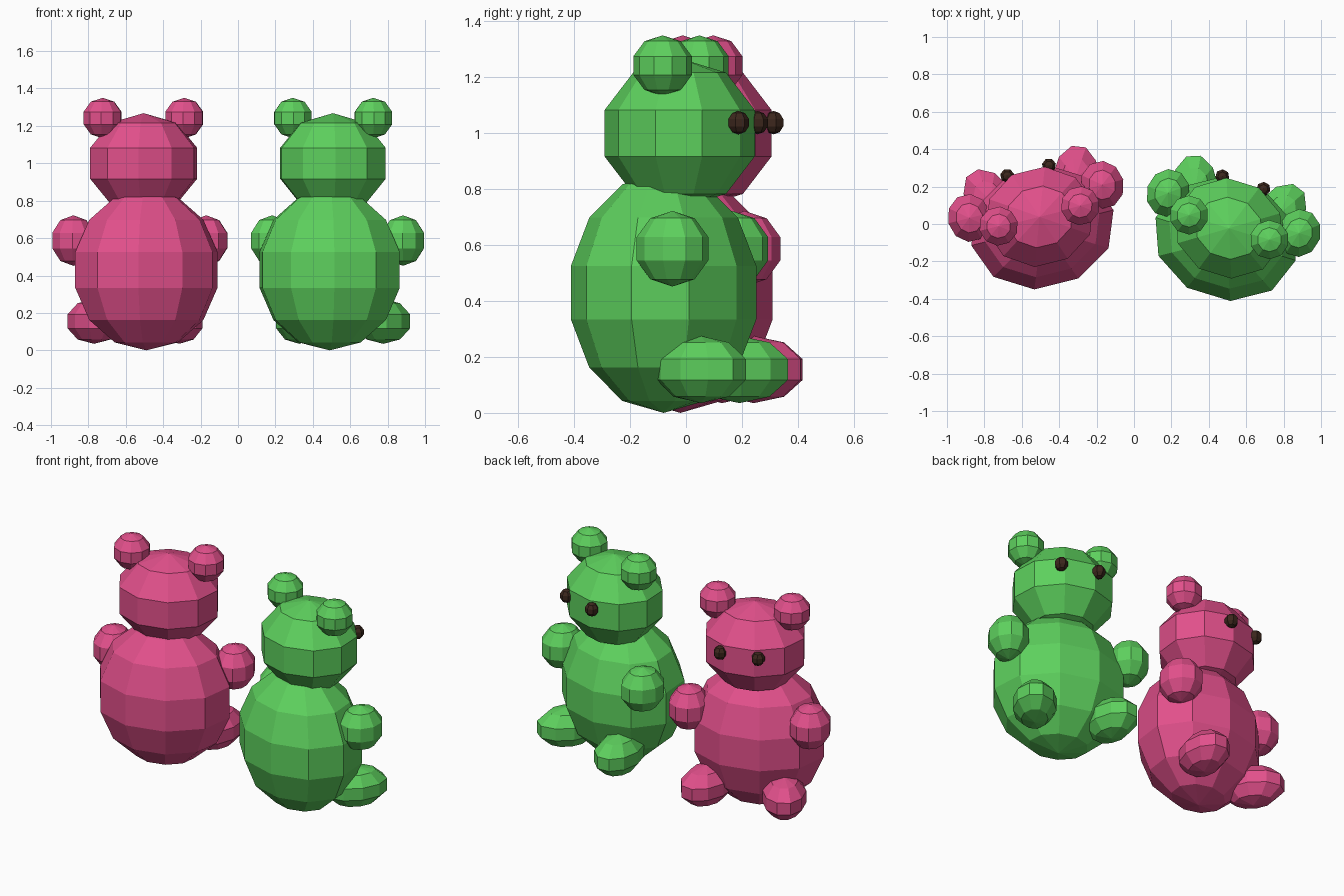
import bpy, bmesh, math
from mathutils import Matrix, Vector

cube = bpy.data.objects.get("Cube")
if cube:
    bpy.data.objects.remove(cube, do_unlink=True)


def make_material(name, rgb):
    mat = bpy.data.materials.new(name)
    mat.use_nodes = True
    mat.diffuse_color = (*rgb, 1)
    mat.node_tree.nodes["Principled BSDF"].inputs["Base Color"].default_value = (*rgb, 1)
    return mat


pink = make_material("pink", (0.76, 0.08, 0.26))
green = make_material("green", (0.11, 0.63, 0.11))
brown = make_material("dark brown", (0.045, 0.02, 0.012))


def ball(name, mat, bear, centre, radii, rings=5, segments=10, turn=0):
    """Flat-faced ellipsoid placed in a bear's own frame, a vertex on its x axis."""
    bm = bmesh.new()
    bmesh.ops.create_uvsphere(bm, u_segments=segments, v_segments=rings, radius=1)
    rim = max(bm.verts, key=lambda v: v.co.xy.length)
    align = Matrix.Rotation(-math.atan2(rim.co.y, rim.co.x), 4, 'Z')
    place = (Matrix.Translation(centre) @ Matrix.Rotation(math.radians(turn), 4, 'Z')
             @ Matrix.Diagonal((*radii, 1)))
    bmesh.ops.transform(bm, matrix=place @ align, verts=bm.verts)
    mesh = bpy.data.meshes.new(name)
    bm.to_mesh(mesh)
    bm.free()
    mesh.materials.append(mat)
    obj = bpy.data.objects.new(name, mesh)
    obj.matrix_world = bear
    bpy.context.collection.objects.link(obj)


def make_bear(label, mat, position, angle):
    bear = Matrix.Translation(position) @ Matrix.Rotation(math.radians(angle), 4, 'Z')
    # Torso and head
    ball(label + "_body", mat, bear, (0, 0, 0.43), (0.402, 0.334, 0.43), rings=7)
    ball(label + "_head", mat, bear, (0, 0.06, 1.0), (0.31, 0.28, 0.268))
    # Paired parts; the bear faces +y in its own frame, so its left is -x
    for side, s in (("left", -1), ("right", 1)):
        prefix = f"{label}_{side}_"
        ball(prefix + "ear", mat, bear, (s * 0.225, 0.065, 1.242), (0.11, 0.11, 0.108))
        ball(prefix + "arm", mat, bear, (s * 0.366, 0.145, 0.587), (0.122, 0.136, 0.135))
        ball(prefix + "foot", mat, bear, (s * 0.235, 0.212, 0.155),
             (0.13, 0.19, 0.12), turn=-20 * s)
        ball(prefix + "eye", brown, bear, (s * 0.115, 0.315, 1.038),
             (0.04, 0.04, 0.042), segments=7)


make_bear("pink_bear", pink, Vector((-0.49, -0.02, 0)), 14)
make_bear("green_bear", green, Vector((0.49, -0.08, 0)), -17)
